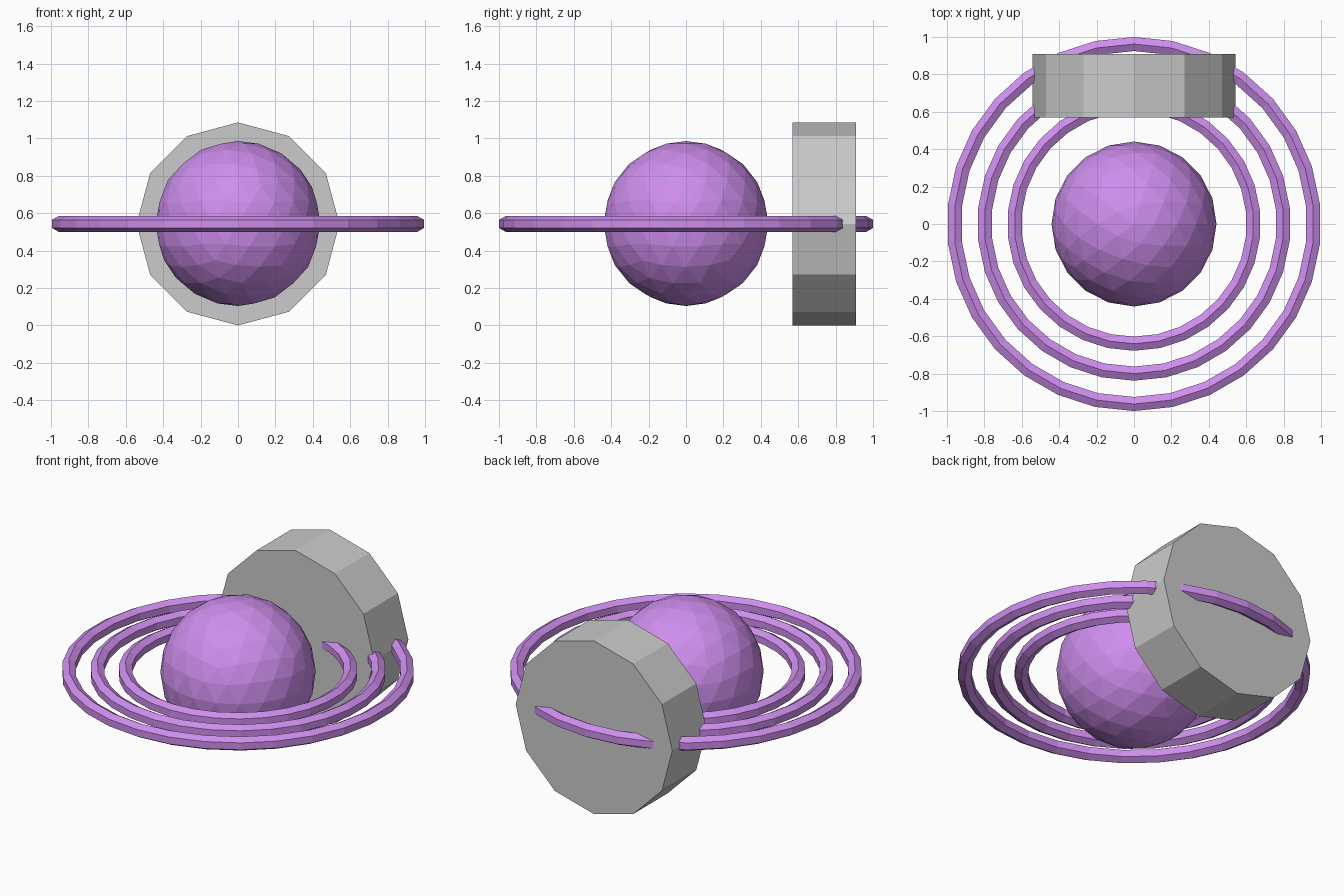
import bpy, math

if "Cube" in bpy.data.objects:
    bpy.data.objects.remove(bpy.data.objects["Cube"])

CENTRE_Z = 0.5425

purple = bpy.data.materials.new("purple")
purple.diffuse_color = (0.62, 0.27, 0.85, 1)
purple.use_nodes = True
purple.node_tree.nodes["Principled BSDF"].inputs["Base Color"].default_value = purple.diffuse_color


def ring(name, major, minor=0.0435, segments=30, sides=6):
    """Flat-faced ring; hexagonal section with a ridge on top and bottom."""
    verts, faces = [], []
    for i in range(segments):
        a = math.pi / 2 + math.tau * i / segments
        for j in range(sides):
            b = math.pi / 2 + math.tau * j / sides
            r = major + minor * math.cos(b)
            verts.append((r * math.cos(a), r * math.sin(a), minor * math.sin(b)))
            i2, j2 = (i + 1) % segments, (j + 1) % sides
            faces.append((i * sides + j, i2 * sides + j,
                          i2 * sides + j2, i * sides + j2))
    mesh = bpy.data.meshes.new(name)
    mesh.from_pydata(verts, [], faces)
    mesh.materials.append(purple)
    obj = bpy.data.objects.new(name, mesh)
    obj.location.z = CENTRE_Z
    bpy.context.collection.objects.link(obj)


# Central ball
bpy.ops.mesh.primitive_ico_sphere_add(subdivisions=3, radius=0.441,
                                      location=(0, 0, CENTRE_Z + 0.002))
ball = bpy.context.object
ball.name = "ball"
ball.data.materials.append(purple)

# Three concentric rings
for name, major in (("inner_ring", 0.64), ("middle_ring", 0.80), ("outer_ring", 0.9623)):
    ring(name, major)

# Twelve-sided mounting drum at the back
bpy.ops.mesh.primitive_cylinder_add(vertices=12, radius=CENTRE_Z, depth=0.34,
                                    location=(0, 0.74, CENTRE_Z),
                                    rotation=(math.pi / 2, 0, 0))
bpy.context.object.name = "back_drum"
